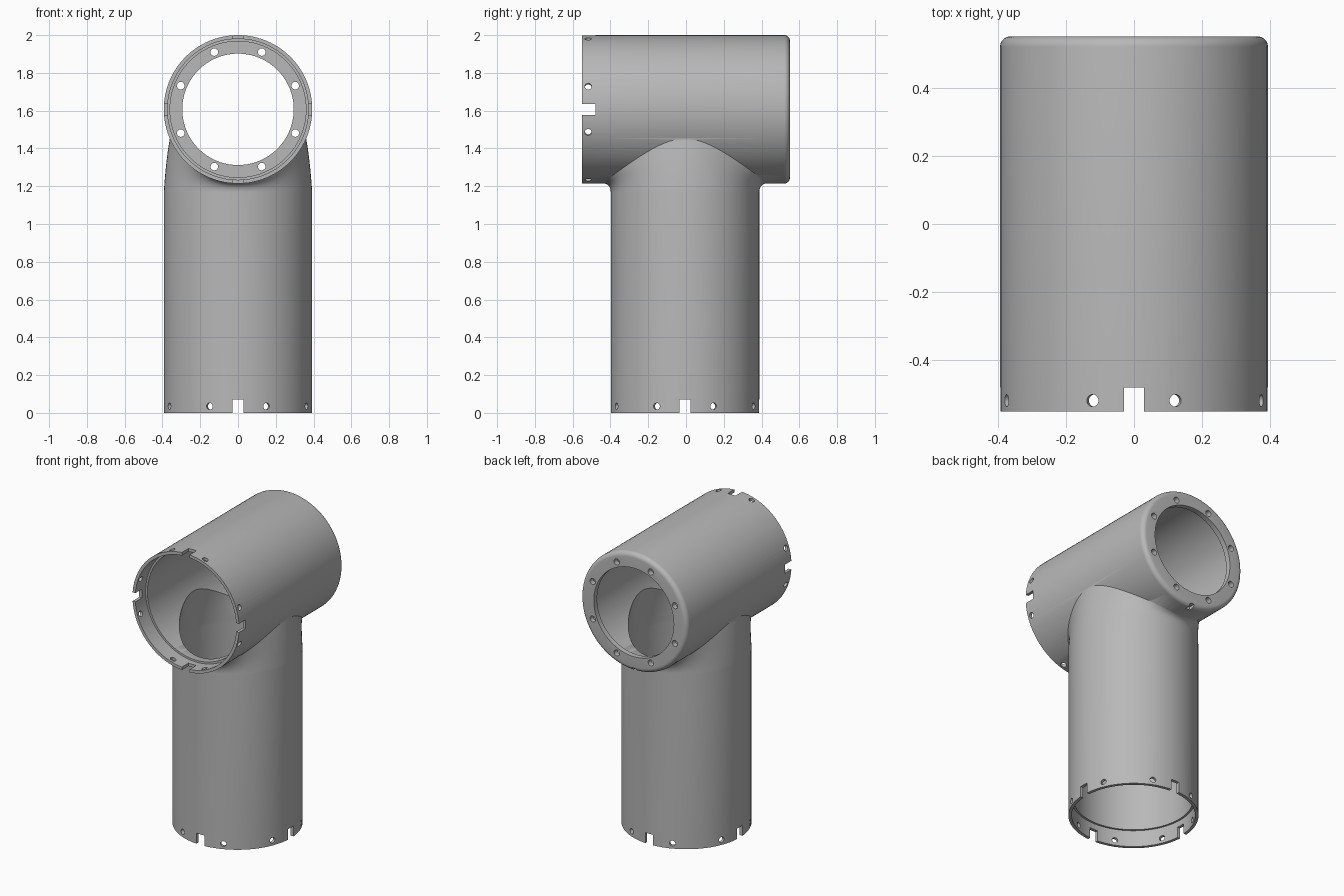
import bpy, bmesh, math
from mathutils import Matrix, Vector

if "Cube" in bpy.data.objects:
    bpy.data.objects.remove(bpy.data.objects["Cube"])

SEG = 96
ZC = 1.607          # height of the cross tube axis
R = 0.393           # outer radius of both tubes
CY = -0.005         # leg axis in y

grey = bpy.data.materials.new("plain grey")
grey.diffuse_color = (0.48, 0.48, 0.48, 1)
grey.use_nodes = True
grey.node_tree.nodes["Principled BSDF"].inputs["Base Color"].default_value = grey.diffuse_color


def make(name, bm):
    bmesh.ops.recalc_face_normals(bm, faces=bm.faces)
    me = bpy.data.meshes.new(name)
    bm.to_mesh(me)
    bm.free()
    me.materials.append(grey)
    ob = bpy.data.objects.new(name, me)
    bpy.context.collection.objects.link(ob)
    return ob


def skin(name, rings):
    """Closed solid through a list of equal-length point rings."""
    bm = bmesh.new()
    vs = [[bm.verts.new(p) for p in ring] for ring in rings]
    for a, b in zip(vs, vs[1:]):
        for i in range(SEG):
            j = (i + 1) % SEG
            bm.faces.new((a[i], a[j], b[j], b[i]))
    bm.faces.new(vs[0])
    bm.faces.new(vs[-1])
    return make(name, bm)


ANGLES = [2 * math.pi * i / SEG for i in range(SEG)]


def cross_solid(name, profile):
    """Revolve (radius, y) pairs about the cross tube axis."""
    return skin(name, [[(r * math.cos(a), y, ZC + r * math.sin(a)) for a in ANGLES]
                       for r, y in profile])


def leg_solid(name, foot, r, end_x, end_y, rh):
    """Leg that blends upward into a cross tube of radius rh."""
    rings = [[(fr * math.cos(a), CY + fr * math.sin(a), z) for a in ANGLES] for fr, z in foot]
    steps = 14
    for k in range(steps + 1):
        t = k / steps
        ring = []
        for a in ANGLES:
            c, s = math.cos(a), math.sin(a)
            ex = end_x * c
            ez = ZC - math.sqrt(rh * rh - ex * ex)
            p0 = Vector((r * c, CY + r * s, 1.165))
            p1 = Vector(((r - 0.012) * c, CY + r * s, ez - 0.11 * c * c))
            p2 = Vector((ex, CY + end_y * s, ez))
            ring.append(p0 * (1 - t) ** 2 + p1 * 2 * t * (1 - t) + p2 * t * t)
        rings.append(ring)
    # hidden plug reaching into the cross tube
    rings.append([(end_x * 0.8 * math.cos(a), CY + end_y * 0.8 * math.sin(a), ZC) for a in ANGLES])
    return skin(name, rings)


def boxes(name, items):
    bm = bmesh.new()
    for centre, size in items:
        bmesh.ops.create_cube(bm, size=1, matrix=Matrix.Translation(centre) @ Matrix.Diagonal((*size, 1)))
    return make(name, bm)


def pins(name, items):
    """Cylinders given as (centre, direction, radius, length)."""
    bm = bmesh.new()
    for centre, d, r, length in items:
        rot = Vector((0, 0, 1)).rotation_difference(Vector(d)).to_matrix().to_4x4()
        bmesh.ops.create_cone(bm, cap_ends=True, segments=20, radius1=r, radius2=r, depth=length,
                              matrix=Matrix.Translation(centre) @ rot)
    return make(name, bm)


def combine(target, other, op):
    mod = target.modifiers.new(op.lower(), 'BOOLEAN')
    mod.operation, mod.solver, mod.object = op, 'EXACT', other
    bpy.context.view_layer.objects.active = target
    bpy.ops.object.modifier_apply(modifier=mod.name)
    bpy.data.objects.remove(other, do_unlink=True)


# outer body: cross tube with a rounded back rim, plus the blended leg
rim = [(R - 0.03 + 0.03 * math.cos(math.pi / 12 * i), 0.52 + 0.03 * math.sin(math.pi / 12 * i))
       for i in range(7)]
body = cross_solid("tee_pipe", [(R, -0.55)] + rim)
leg = leg_solid("leg", [(R, 0)], R, 0.36, 0.445, 0.39)
combine(body, leg, 'UNION')

# hollow inside, with thinner lips at the two open ends and a back flange
bore = cross_solid("cross_bore", [(0.373, -0.6), (0.373, -0.44), (0.36, -0.44), (0.36, 0.515),
                                  (0.295, 0.515), (0.295, 0.6)])
combine(body, bore, 'DIFFERENCE')
leg_bore = leg_solid("leg_bore", [(0.373, -0.05), (0.373, 0.11), (0.36, 0.11)], 0.36, 0.325, 0.40, 0.357)
combine(body, leg_bore, 'DIFFERENCE')

# square notches on both lips and a small key slot under the flange
W = 0.058
for name, item in (("foot_notch_x", ((0, CY, 0.01), (1, W, 0.12))),
                   ("foot_notch_y", ((0, CY, 0.01), (W, 1, 0.12))),
                   ("front_notch_x", ((0, -0.54, ZC), (1, 0.12, W))),
                   ("front_notch_z", ((0, -0.54, ZC), (W, 0.12, 1))),
                   ("key_slot", ((0, 0.55, 1.215), (0.03, 0.09, 0.04)))):
    combine(body, boxes(name, [item]), 'DIFFERENCE')

# screw holes: radial on the lips, lengthwise through the flange
holes = []
for q in range(4):
    for side in (-1, 1):
        a = q * math.pi / 2 + side * math.radians(22.5)
        c, s = math.cos(a), math.sin(a)
        holes.append(((0.39 * c, CY + 0.39 * s, 0.035), (c, s, 0), 0.018, 0.14))
        holes.append(((0.328 * c, 0.53, ZC + 0.328 * s), (0, 1, 0), 0.02, 0.1))
        a = q * math.pi / 2 + side * math.radians(18)
        c, s = math.cos(a), math.sin(a)
        holes.append(((0.39 * c, -0.518, ZC + 0.39 * s), (c, 0, s), 0.018, 0.14))
combine(body, pins("screw_holes", holes), 'DIFFERENCE')

# smooth walls with crisp rims
bpy.ops.object.select_all(action='DESELECT')
body.select_set(True)
bpy.context.view_layer.objects.active = body
bpy.ops.object.shade_smooth_by_angle(angle=math.radians(35))
